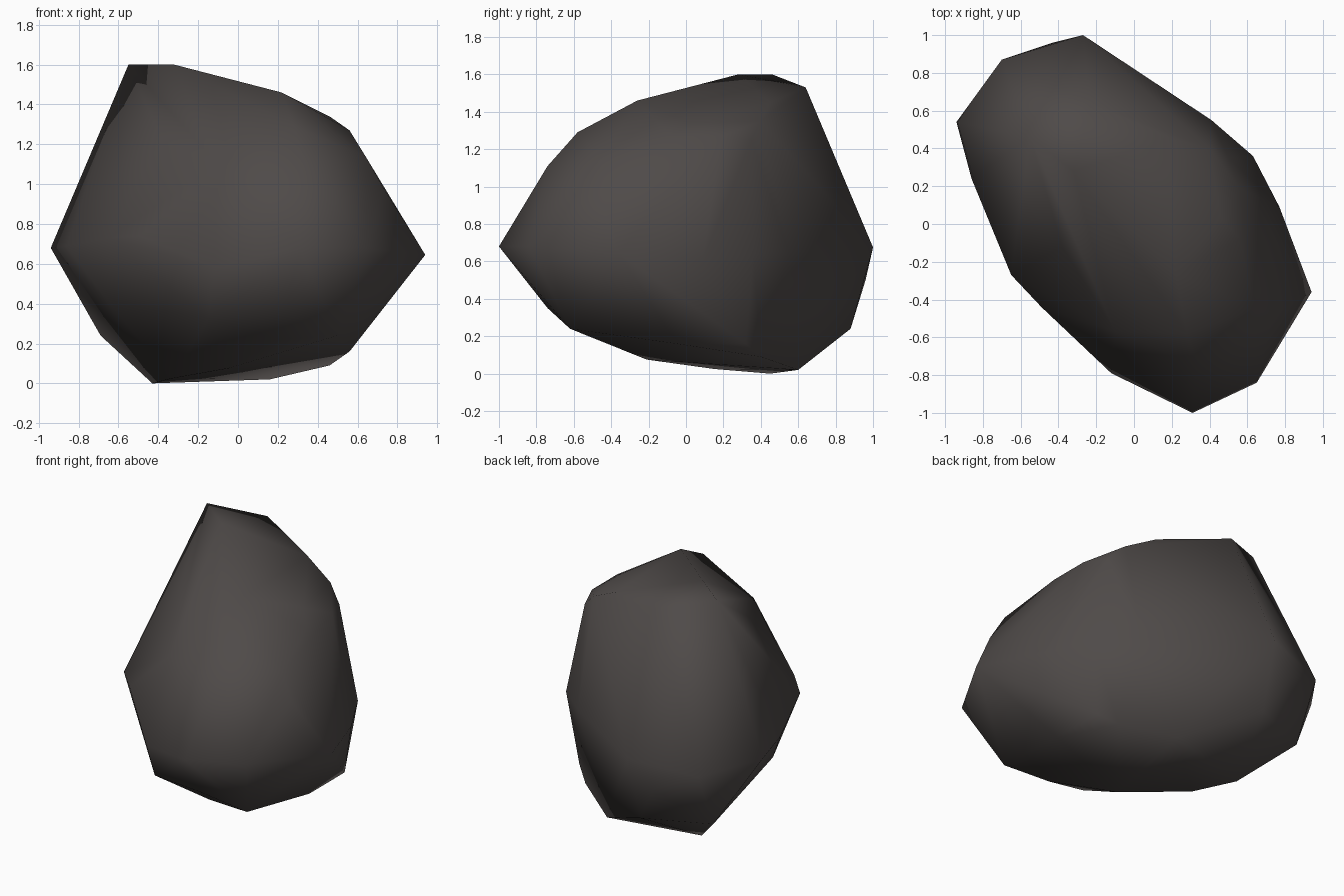
import bpy, bmesh, math

# Boulder corner points, grouped in rough height bands
top = [(-.55, .46, 1.6), (-.32, .28, 1.6), (-.23, .64, 1.53), (.2, .45, 1.45),
       (.22, -.26, 1.46), (.28, -.58, 1.29), (.46, .03, 1.34), (.4, .4, 1.35),
       (.56, .19, 1.27), (.5, .35, 1.25), (.56, -.08, 1.27)]
shoulder = [(.33, -.74, 1.11), (-.1, -.57, 1.1), (-.38, -.12, 1.22),
            (.64, -.45, 1.14), (.73, -.48, .98), (-.62, .72, .98)]
waist = [(-.27, 1, .675), (-.43, .96, .5), (-.7, .87, .62), (-.94, .54, .68),
         (-.86, .24, .69), (-.65, -.27, .73), (-.49, -.44, .74), (-.12, -.79, .58),
         (.31, -1, .68), (.65, -.84, .68), (.94, -.36, .645), (.77, .09, .61),
         (.63, .36, .64), (.41, .55, .65)]
base = [(-.69, .7, .24), (-.28, .88, .24), (-.43, .45, 0), (.16, .6, .02),
        (.46, .4, .09), (.56, .32, .16), (.56, -.05, .16), (-.33, .15, .025),
        (-.05, -.21, .075), (.19, -.57, .22), (.24, -.74, .35), (.5, -.62, .24),
        (-.15, -.66, .325), (-.66, .03, .42), (-.7, .4, .39)]

# Boulder: convex hull around the points
bm = bmesh.new()
for p in top + shoulder + waist + base:
    bm.verts.new(p)
bmesh.ops.convex_hull(bm, input=bm.verts)
loose = [v for v in bm.verts if not v.link_faces]
bmesh.ops.delete(bm, geom=loose, context='VERTS')
bmesh.ops.recalc_face_normals(bm, faces=bm.faces)
mesh = bpy.data.meshes.new("boulder")
bm.to_mesh(mesh)
bm.free()
rock = bpy.data.objects.new("boulder", mesh)
bpy.context.collection.objects.link(rock)

# Dark stone colour
mat = bpy.data.materials.new("dark stone")
mat.diffuse_color = (.078, .069, .066, 1)
mesh.materials.append(mat)

# Soft shading
bpy.context.view_layer.objects.active = rock
rock.select_set(True)
bpy.ops.object.shade_smooth_by_angle(angle=math.radians(60))
